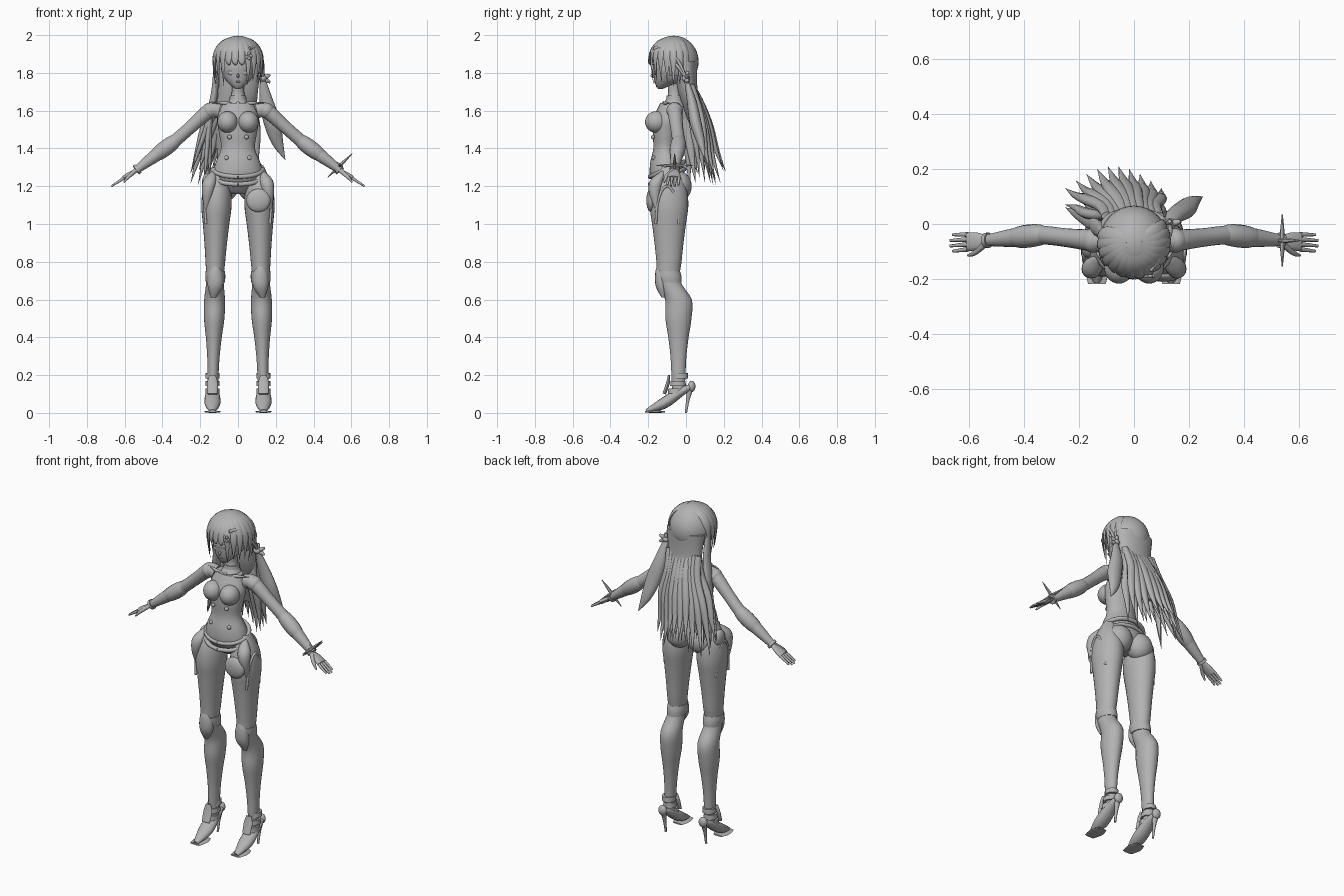
import bpy
import bmesh
import math
import random
from mathutils import Vector, Matrix

random.seed(4)
default_cube = bpy.data.objects.get("Cube")
if default_cube:
    bpy.data.objects.remove(default_cube, do_unlink=True)

SIDEWAYS = Vector((1, 0, 0))
DEPTHWAYS = Vector((0, 1, 0))
UPWARD = Vector((0, 0, 1))

grey = bpy.data.materials.new("plain_grey")
grey.use_nodes = True
grey.diffuse_color = (.45, .45, .45, 1)
grey.node_tree.nodes["Principled BSDF"].inputs["Base Color"].default_value = grey.diffuse_color


def finish(name, bm, mirror):
    bmesh.ops.recalc_face_normals(bm, faces=bm.faces)
    mesh = bpy.data.meshes.new(name)
    bm.to_mesh(mesh)
    bm.free()
    mesh.materials.append(grey)
    part = bpy.data.objects.new(name, mesh)
    bpy.context.collection.objects.link(part)
    bpy.ops.object.select_all(action="DESELECT")
    part.select_set(True)
    bpy.context.view_layer.objects.active = part
    bpy.ops.object.shade_smooth_by_angle(angle=math.radians(50))
    if mirror:
        part.modifiers.new("other_side", "MIRROR")


def spline(points, steps=4):
    """Smooth rows of numbers with a Catmull-Rom curve."""
    rows = []
    last = len(points) - 1
    for i in range(last):
        before, start = points[max(i - 1, 0)], points[i]
        end, after = points[i + 1], points[min(i + 2, last)]
        for k in range(steps):
            t = k / steps
            rows.append([b + t * ((c - a) + t * ((2 * a - 5 * b + 4 * c - d)
                         + t * (3 * (b - c) + d - a))) / 2
                         for a, b, c, d in zip(before, start, end, after)])
    rows.append(list(points[last]))
    return rows


def tube(name, path, widths, depth=1, across=SIDEWAYS, sides=16, level=False, mirror=False):
    """Sweep an ellipse along a path; a single width gives a pointed lock."""
    last = len(path) - 1
    if not isinstance(widths, list):
        widths = [widths * math.sin(math.pi * (1 + 3 * i / last) / 4) for i in range(last + 1)]
    rows = spline([(*point, width) for point, width in zip(path, widths)])
    bm = bmesh.new()
    rings = []
    for i, row in enumerate(rows):
        before, after = rows[max(i - 1, 0)], rows[min(i + 1, len(rows) - 1)]
        along = UPWARD if level else (Vector(after[:3]) - Vector(before[:3])).normalized()
        side = (across - along * across.dot(along)).normalized() * max(row[3], .001)
        through = along.cross(side) * depth
        turns = [math.tau * k / sides for k in range(sides)]
        rings.append([bm.verts.new(Vector(row[:3]) + side * math.cos(t) + through * math.sin(t))
                      for t in turns])
    for low, high in zip(rings, rings[1:]):
        for k in range(sides):
            n = (k + 1) % sides
            bm.faces.new((low[k], low[n], high[n], high[k]))
    bm.faces.new(rings[0])
    bm.faces.new(rings[-1])
    finish(name, bm, mirror)


def ball(name, center, size, cut=None, mirror=False):
    bm = bmesh.new()
    bmesh.ops.create_uvsphere(bm, u_segments=32, v_segments=16, radius=1)
    bm.transform(Matrix.Translation(center) @ Matrix.Diagonal((*size, 1)))
    if cut:
        unwanted = [face for face in bm.faces if cut(face.calc_center_median())]
        bmesh.ops.delete(bm, geom=unwanted, context="FACES")
    finish(name, bm, mirror)


# Torso, from crotch to collar
torso_widths = [.06, .13, .12, .09, .1, .11, .08]
spine = [(0, -.08 - .03 * math.sin(math.pi * i / 6), 1.16 + .08 * i)
         for i in range(len(torso_widths))]
tube("torso", spine, torso_widths, depth=.7, sides=32, level=True)
tube("neck", [(0, -.07, 1.62), (0, -.06, 1.68), (0, -.07, 1.78)], [.07, .035, .035], level=True)
tube("neck_collar", [(0, -.06, 1.66), (0, -.06, 1.68)], [.045, .042], level=True)
ball("throat_pendant", (0, -.12, 1.63), (.012, .01, .02))
ball("breasts", (.055, -.157, 1.54), (.054, .06, .057), mirror=True)
ball("buttocks", (.072, -.04, 1.2), (.075, .07, .08), mirror=True)
ball("chest_studs", (.045, -.175, 1.46), (.012, .01, .012), mirror=True)
ball("belly_studs", (.06, -.17, 1.35), (.012, .01, .012), mirror=True)
tube("collarbones", [(.02, -.11, 1.63), (.07, -.11, 1.64), (.14, -.08, 1.64)], .01,
     across=DEPTHWAYS, mirror=True)

# Belts dipping at the front of the hips
for drop in (0, .04):
    loop = [math.radians(angle) for angle in range(-90, 271, 30)]
    belt = [(.13 * math.cos(t), -.1 + .09 * math.sin(t), 1.29 - drop + .04 * math.sin(t))
            for t in loop]
    tube("hip_belt", belt, [.012] * len(belt), across=UPWARD)

# Head and face
ball("head", (0, -.085, 1.83), (.09, .09, .1))
tube("jaw", [(0, -.09, 1.82), (0, -.1, 1.77), (0, -.12, 1.735), (0, -.135, 1.715)],
     [.086, .07, .04, .012], level=True)
ball("nose", (0, -.175, 1.785), (.007, .012, .012))
ball("mouth", (0, -.164, 1.753), (.014, .006, .004))
ball("eyes", (.035, -.162, 1.8), (.018, .006, .012), mirror=True)

# Hair cap and back mass
crown = Vector((0, -.065, 1.86))
ball("hair_cap", crown, (.126, .132, .137),
     cut=lambda c: c.z < 1.88 and c.y < -.09 or c.z < 1.78)
tube("back_hair", [(0, 0, 1.86), (0, .01, 1.7), (-.03, .06, 1.55), (-.04, .11, 1.4)],
     [.12, .105, .1, .08], depth=.5, sides=32, level=True)

# Fringe locks, shorter over the open eye
for degrees in range(-112, 113, 16):
    angle = math.radians(degrees)
    short = -45 < degrees < 5
    tip = 1.84 if short else random.uniform(1.72, 1.76)
    lock = []
    for fall in (.2, .65, 1.1, 1.6):
        turn = angle + .1 * fall
        outward = Vector((math.sin(turn), -math.cos(turn), 0))
        lock.append(crown + .13 * (outward * math.sin(fall) + UPWARD * math.cos(fall)))
    lock.append(Vector((crown.x, crown.y, tip)) + outward * .118)
    tube("fringe_lock", lock, .027, depth=.35, sides=10,
         across=Vector((math.cos(angle), math.sin(angle), 0)))

# Long strands fanning out behind, in two layers
for layer in range(2):
    count = 10 - layer
    for i in range(count):
        u = i / (count - 1)
        root = Vector((.19 * u - .1, .03, 1.74))
        tip = Vector((.35 * u - .25, .13 + .08 * math.sin(math.pi * u) - .06 * layer,
                      random.uniform(1.2, 1.3)))
        bow_out = DEPTHWAYS * (.01 - .02 * layer)
        strand = [root, root.lerp(tip, .25) + bow_out - SIDEWAYS * root.x * .2,
                  root.lerp(tip, .5) + bow_out, root.lerp(tip, .75), tip]
        tube("hair_strand", strand, .027, depth=.75, sides=10)

# Locks falling beside the right shoulder
for tip in ((-.25, .06, 1.27), (-.18, .02, 1.2), (-.15, .05, 1.22)):
    temple = Vector((-.115, -.05, 1.86))
    middle = Vector((-.15, 0, 1.56))
    tip = Vector(tip)
    tube("side_lock", [temple, temple.lerp(middle, .5) + SIDEWAYS * .01, middle,
                       middle.lerp(tip, .6), tip], .03, depth=.6, across=DEPTHWAYS)

# Side tail with its tie, bow and braids
knot = Vector((.13, 0, 1.77))
tube("side_tail", [knot, (.15, .03, 1.65), (.18, .05, 1.54), (.21, .08, 1.43), (.25, .1, 1.34)],
     [.014, .036, .044, .03, .001], depth=.7)
ball("tail_tie", knot, (.022, .022, .018))
for dx, dz in ((.04, .02), (.04, -.02), (0, .04)):
    end = knot + Vector((dx, .01, dz))
    tube("tie_bow", [knot, knot.lerp(end, .5), end], [.004, .012, .006])
for lift in (0, .03):
    tube("hair_braid", [(.06, -.17, 1.93), (.1, -.11, 1.9 + lift), (.13, -.04, 1.83 + lift), knot],
         [.008] * 4)
for petal in range(5):
    t = math.tau * petal / 5
    ball("flower_petal", Vector((.055, -.19, 1.89)) + .013 * (SIDEWAYS * math.cos(t)
         + UPWARD * math.sin(t)), (.009, .006, .009))

# Arms hang between these joints
shoulder = Vector((.15, -.06, 1.6))
elbow = Vector((.34, -.04, 1.435))
wrist = Vector((.54, -.06, 1.285))
fingertip = Vector((.67, -.07, 1.2))
knuckle = wrist.lerp(fingertip, .5)
forearm = elbow.lerp(wrist, .4)
tube("arms", [shoulder - SIDEWAYS * .05, shoulder, shoulder.lerp(elbow, .5), elbow, forearm, wrist],
     [.04, .04, .034, .034, .036, .02], across=DEPTHWAYS, sides=20, mirror=True)
ball("shoulder_caps", shoulder, (.043, .044, .042), mirror=True)
tube("elbow_guards", [shoulder.lerp(elbow, .75), elbow, forearm, elbow.lerp(wrist, .7)],
     [.01, .038, .039, .01], across=DEPTHWAYS, mirror=True)
tube("wrist_cuffs", [wrist.lerp(elbow, .06), wrist], [.028, .028], across=DEPTHWAYS, mirror=True)

# Hands
tube("palms", [wrist, wrist.lerp(knuckle, .5), knuckle], [.02, .032, .034], depth=.4,
     across=DEPTHWAYS, mirror=True)
for finger in range(4):
    spread = DEPTHWAYS * (.03 - .02 * finger)
    reach = 1 if finger in (1, 2) else .85
    tube("fingers", [knuckle + spread * .9, knuckle.lerp(fingertip, reach) + spread],
         [.009, .005], sides=10, across=DEPTHWAYS, mirror=True)
tube("thumbs", [wrist - DEPTHWAYS * .01, (.58, -.105, 1.25), (.605, -.115, 1.22)],
     [.013, .01, .004], sides=10, across=DEPTHWAYS, mirror=True)

# Four pointed wrist star
star_center = wrist + UPWARD * .025
for ray in (DEPTHWAYS * .095, Vector((.065, 0, .063)), Vector((.02, 0, -.02))):
    tube("wrist_star", [star_center - ray, star_center, star_center + ray],
         [.002, .01, .002], sides=6, across=Vector((1, 1, -1)))

# Legs, from hip to ankle
leg_widths = [.03, .07, .08, .07, .06, .052, .046, .055, .054, .042, .033, .029, .026]
leg_line = []
for i in range(len(leg_widths)):
    height = 1.3 - .1 * i
    leg_line.append((.11 + .002 * i, -.09 if height > .65 else -.04, height))
tube("legs", leg_line, leg_widths, depth=1.28, sides=28, level=True, mirror=True)

# Thigh trim, hip pods and knees
arch = [math.pi * k / 6 for k in range(7)]
tube("thigh_trim", [(.17 + .014 * math.sin(t), -.1 + .06 * math.cos(t), 1 + .2 * math.sin(t))
                    for t in arch], [.007] * len(arch), mirror=True)
tube("hip_pods", [(.13, -.12, 1.28), (.15, -.155, 1.23), (.16, -.165, 1.16), (.17, -.15, 1.06)],
     [.01, .035, .03, .006], level=True, mirror=True)
tube("knee_guards", [(.12, -.145, .79), (.12, -.135, .74), (.12, -.13, .67), (.13, -.12, .61)],
     [.008, .037, .04, .012], depth=.75, level=True, mirror=True)
tube("knee_bands", [(.12, -.095, .75), (.12, -.09, .72), (.12, -.085, .69)], [.051, .053, .05],
     depth=1.25, sides=24, level=True, mirror=True)
ball("left_thigh_disc", (.108, -.185, 1.125), (.064, .025, .062))
ball("right_hip_disc", (-.165, -.08, 1.22), (.026, .045, .048))

# High heeled shoes
tube("shoes", [(.135, .03, .14), (.135, -.03, .11), (.135, -.12, .05), (.135, -.21, .01)],
     [.02, .035, .042, .014], depth=.7, mirror=True)
tube("toe_soles", [(.135, -.11, .006), (.135, -.16, .006), (.135, -.218, .006)],
     [.03, .044, .032], depth=.14, mirror=True)
tube("heel_spikes", [(.135, .025, .14), (.135, .01, .07), (.135, 0, 0)], [.02, .01, .006],
     sides=10, level=True, mirror=True)
ball("heel_plates", (.135, .03, .14), (.026, .02, .03), mirror=True)
for band in range(3):
    top = Vector((.135, -.03 - .012 * band, .21 - .04 * band))
    tube("ankle_bands", [top, top - UPWARD * .028], [.036, .038], depth=1.1, level=True, mirror=True)
tube("shin_flaps", [(.135, -.09, .2), (.135, -.095, .16), (.135, -.115, .1)],
     [.016, .028, .026], depth=.35, mirror=True)
